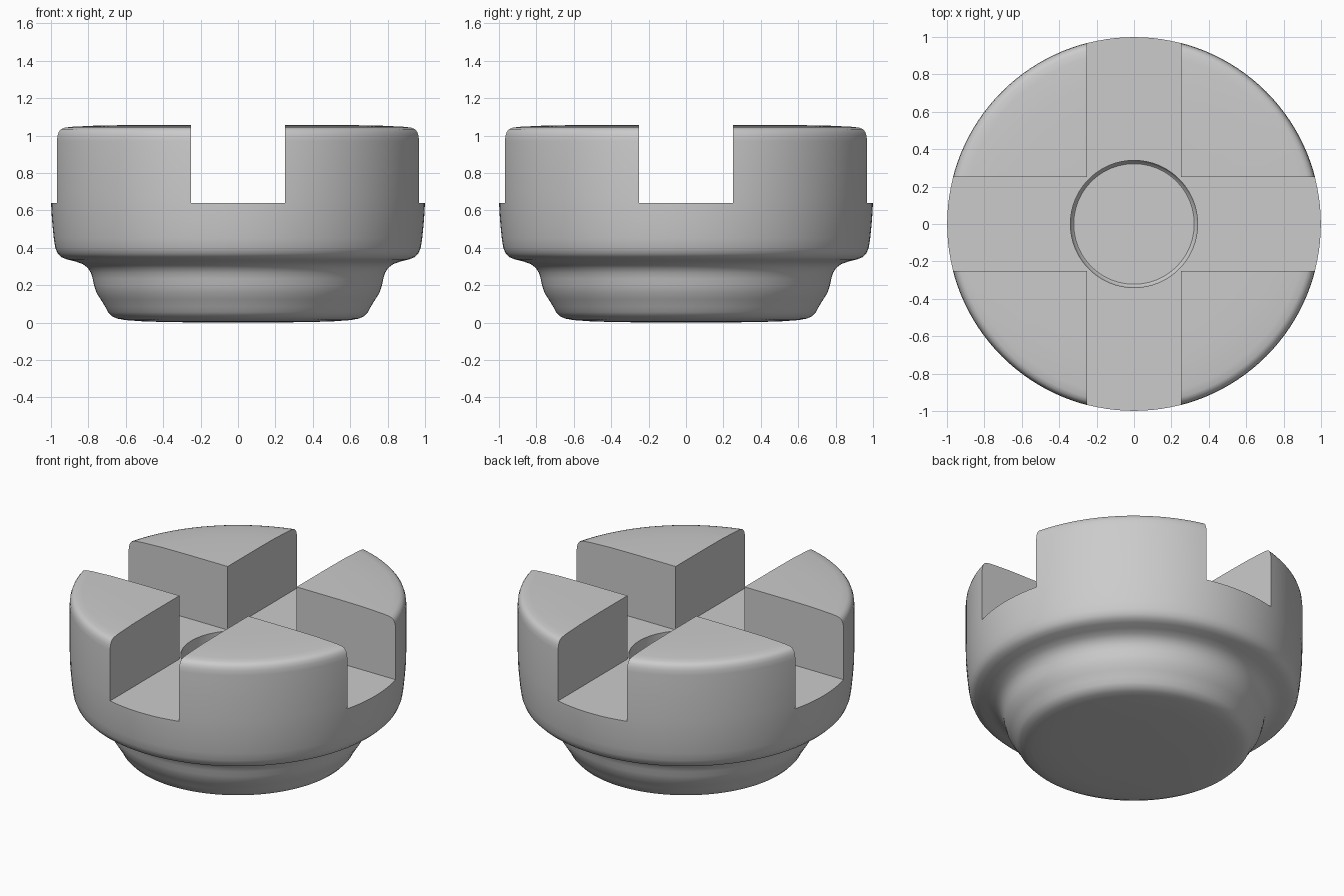
import bpy, bmesh, math

if "Cube" in bpy.data.objects:
    bpy.data.objects.remove(bpy.data.objects["Cube"])

# Half profile (radius, height): base, foot, shoulder, rim, then down the central bore
PROFILE = [
    (0, 0), (0.35, 0.002), (0.5, 0.006), (0.6, 0.013), (0.645, 0.021), (0.675, 0.034),
    (0.695, 0.056), (0.71, 0.085), (0.735, 0.125), (0.757, 0.16), (0.77, 0.2),
    (0.777, 0.235), (0.786, 0.265), (0.803, 0.292), (0.83, 0.313), (0.87, 0.327),
    (0.915, 0.338), (0.945, 0.35), (0.965, 0.37), (0.977, 0.4), (0.985, 0.45),
    (0.992, 0.52), (0.998, 0.6), (1, 0.68), (1, 0.97), (0.997, 1.0), (0.99, 1.02),
    (0.979, 1.034), (0.96, 1.042), (0.92, 1.047), (0.78, 1.054), (0.6, 1.056),
    (0.34, 1.056), (0.34, 0.33), (0.335, 0.312), (0.322, 0.3), (0, 0.3),
]
SEGMENTS = 128


def make_object(name, bm):
    bmesh.ops.recalc_face_normals(bm, faces=bm.faces)
    mesh = bpy.data.meshes.new(name)
    bm.to_mesh(mesh)
    bm.free()
    obj = bpy.data.objects.new(name, mesh)
    bpy.context.collection.objects.link(obj)
    return obj


# Turned body with bore
bm = bmesh.new()
verts = [bm.verts.new((r, 0, z)) for r, z in PROFILE]
edges = [bm.edges.new(pair) for pair in zip(verts, verts[1:])]
bmesh.ops.spin(bm, geom=verts + edges, cent=(0, 0, 0), axis=(0, 0, 1),
               angle=math.tau, steps=SEGMENTS, use_duplicate=False)
bmesh.ops.remove_doubles(bm, verts=bm.verts, dist=1e-4)
body = make_object("slotted_body", bm)

# Cross-shaped cutter for the slots
W, L, FLOOR = 0.25, 1.3, 0.64
bm = bmesh.new()
outline = []
for i in range(4):
    c, s = round(math.cos(i * math.pi / 2)), round(math.sin(i * math.pi / 2))
    for x, y in ((L, -W), (L, W), (W, W)):
        outline.append(bm.verts.new((c * x - s * y, s * x + c * y, FLOOR)))
base = bm.faces.new(outline)
top = bmesh.ops.extrude_face_region(bm, geom=[base])["geom"]
bmesh.ops.translate(bm, vec=(0, 0, 0.8),
                    verts=[g for g in top if isinstance(g, bmesh.types.BMVert)])
cutter = make_object("slot_cutter", bm)
cutter.hide_render = True

# Cut the slots and shade
mod = body.modifiers.new("Slots", 'BOOLEAN')
mod.operation = 'DIFFERENCE'
mod.solver = 'EXACT'
mod.object = cutter
bpy.context.view_layer.objects.active = body
body.select_set(True)
bpy.ops.object.modifier_apply(modifier=mod.name)
bpy.data.objects.remove(cutter)
bpy.ops.object.shade_smooth_by_angle(angle=math.radians(35))
